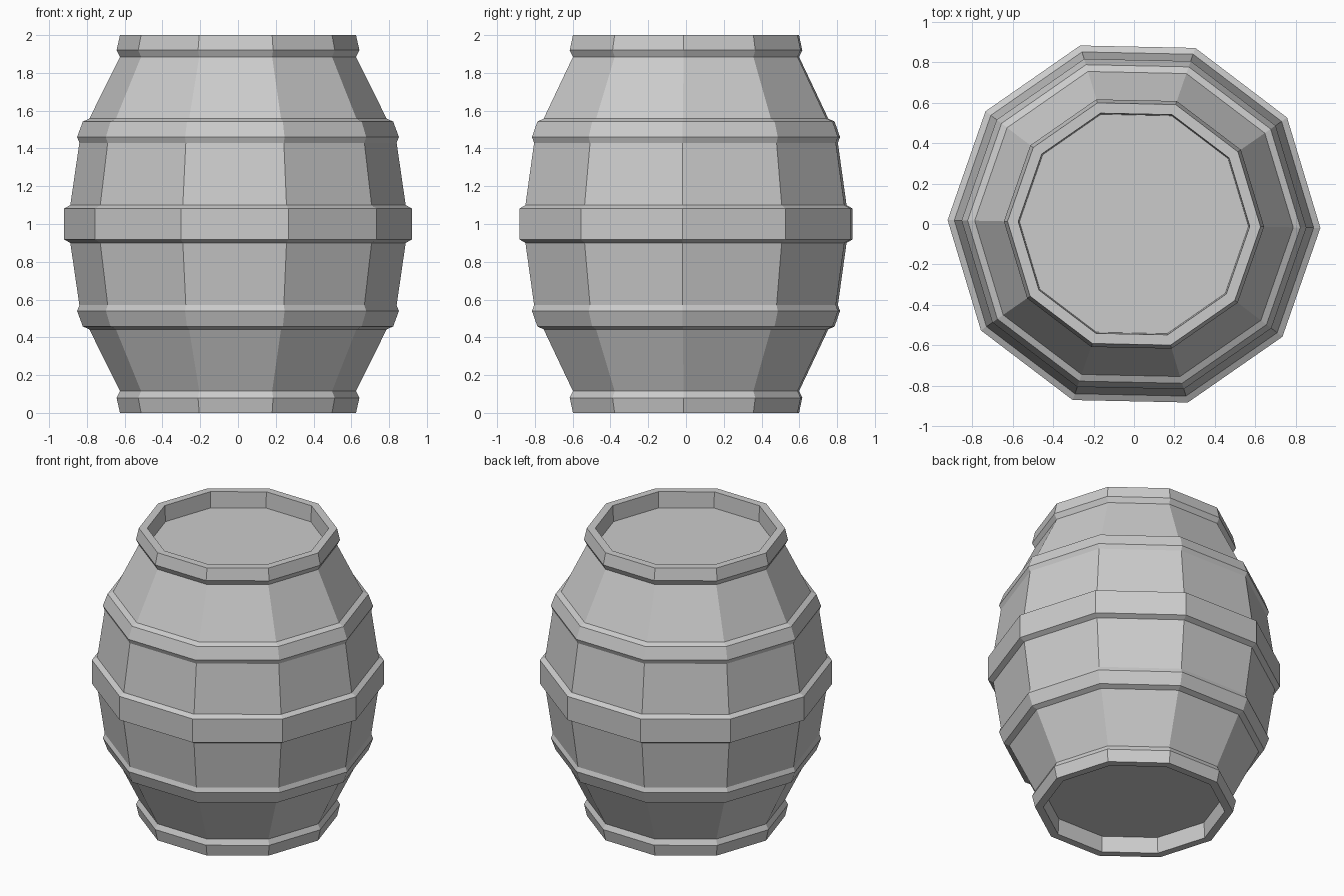
import bpy
import bmesh
from math import cos, sin, radians

cube = bpy.data.objects.get("Cube")
if cube:
    bpy.data.objects.remove(cube, do_unlink=True)

SIDES = 10
TURN = radians(-1.2)
HEIGHT = 2.0

grey = bpy.data.materials.new("barrel grey")
grey.use_nodes = True
colour = (0.6, 0.6, 0.6, 1)
grey.diffuse_color = colour
grey.node_tree.nodes["Principled BSDF"].inputs["Base Color"].default_value = colour


def lathe(name, profile, cap_end=False):
    """Spin a (radius, z) profile, listed bottom to top on outer walls."""
    bm = bmesh.new()
    rings = []
    for r, z in profile:
        angles = [TURN + radians(360 * i / SIDES) for i in range(SIDES)]
        rings.append([bm.verts.new((r * cos(a), r * sin(a), z)) for a in angles])
    for low, high in zip(rings, rings[1:]):
        for i in range(SIDES):
            j = (i + 1) % SIDES
            bm.faces.new((low[i], low[j], high[j], high[i]))
    if cap_end:
        bm.faces.new(rings[-1])
    mesh = bpy.data.meshes.new(name)
    bm.to_mesh(mesh)
    bm.free()
    mesh.materials.append(grey)
    obj = bpy.data.objects.new(name, mesh)
    bpy.context.collection.objects.link(obj)
    return obj


def flipped(profile):
    return [(r, HEIGHT - z) for r, z in reversed(profile)]


def mirrored_pair(name, profile):
    """Build an outer band and its copy in the other half of the barrel."""
    lathe("lower_" + name, profile)
    lathe("upper_" + name, flipped(profile))


# Staves, visible between the hoops
mirrored_pair("end_staves", [(0.625, 0.115), (0.787, 0.442)])
mirrored_pair("middle_staves", [(0.84, 0.57), (0.888, 0.9)])

# Hoops
mirrored_pair("end_hoop", [(0.625, 0), (0.643, 0.08), (0.625, 0.115)])
mirrored_pair("side_hoop", [(0.787, 0.442), (0.822, 0.458), (0.852, 0.54), (0.84, 0.57)])
lathe("middle_hoop", [(0.888, 0.9), (0.921, 0.918), (0.921, 1.082), (0.888, 1.1)])

# Recessed lids: flat rim, inner wall and lid panel
lid = [(0.625, 2.0), (0.572, 2.0), (0.566, 1.89)]
lathe("top_lid", lid, cap_end=True)
bottom = lathe("bottom_lid", [(r, HEIGHT - z) for r, z in lid], cap_end=True)
bottom.data.flip_normals()
